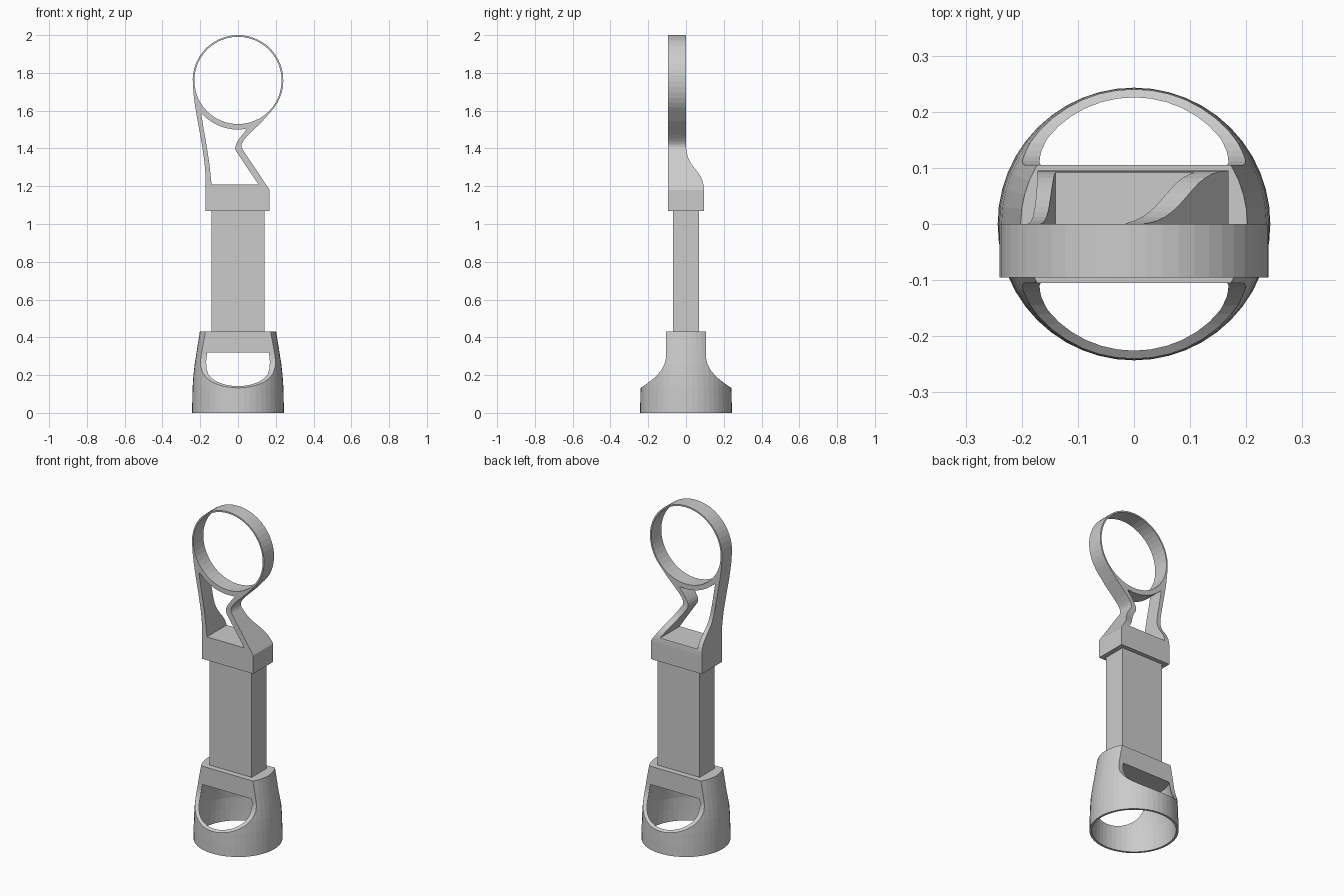
import bpy, bmesh
from math import sin, cos, pi, radians
from mathutils import Vector
from mathutils.geometry import interpolate_bezier

if "Cube" in bpy.data.objects:
    bpy.data.objects.remove(bpy.data.objects["Cube"])


def finish(name, bm):
    bmesh.ops.recalc_face_normals(bm, faces=bm.faces[:])
    mesh = bpy.data.meshes.new(name)
    bm.to_mesh(mesh)
    bm.free()
    ob = bpy.data.objects.new(name, mesh)
    bpy.context.collection.objects.link(ob)
    return ob


def prism(name, pts, axis, lo, hi):
    """Extrude a profile (u, z) along x or y."""
    bm = bmesh.new()
    place = (lambda u, z, d: (d, u, z)) if axis == 'x' else (lambda u, z, d: (u, d, z))
    a, b = [[bm.verts.new(place(u, z, d)) for u, z in pts] for d in (lo, hi)]
    bm.faces.new(a)
    bm.faces.new(b[::-1])
    n = len(pts)
    for i in range(n):
        j = (i + 1) % n
        bm.faces.new((a[i], b[i], b[j], a[j]))
    return finish(name, bm)


def lathe(name, profile, n=48):
    """Closed solid of revolution from (radius, z) points."""
    bm = bmesh.new()
    rings = [[bm.verts.new((r * cos(2 * pi * i / n), r * sin(2 * pi * i / n), z))
              for i in range(n)] for r, z in profile]
    for a, b in zip(rings, rings[1:]):
        for i in range(n):
            j = (i + 1) % n
            bm.faces.new((a[i], a[j], b[j], b[i]))
    bm.faces.new(rings[0])
    bm.faces.new(rings[-1])
    return finish(name, bm)


def boolean(ob, cutter, op):
    mod = ob.modifiers.new("cut", 'BOOLEAN')
    mod.object, mod.operation, mod.solver = cutter, op, 'EXACT'
    bpy.context.view_layer.objects.active = ob
    bpy.ops.object.modifier_apply(modifier=mod.name)
    bpy.data.objects.remove(cutter, do_unlink=True)


def bez(a, b, c, d, n=9):
    return [tuple(p)[:2] for p in interpolate_bezier(*[Vector((*q, 0)) for q in (a, b, c, d)], n)]


def arc(r, a0, a1, n, cz=1.76):
    angs = [radians(a0 + (a1 - a0) * i / (n - 1)) for i in range(n)]
    return [(r * cos(t), cz + r * sin(t)) for t in angs]


# Base cup: round shell trimmed by a bottle-shaped side profile
base = lathe("base_cup", [(.243, 0), (.242, .07), (.24, .14), (.236, .2), (.229, .26),
                          (.215, .35), (.202, .43)])
shoulder = (bez((.26, .12), (.18, .17), (.105, .22), (.105, .31), 12) + [(.105, .43)])
side = [(.26, -.05)] + shoulder[:-1] + [(.105, .5)]
side += [(-y, z) for y, z in reversed(side)]
boolean(base, prism("trim", side, 'x', -.4, .4), 'INTERSECT')
boolean(base, lathe("cavity", [(.23, -.02), (.23, 0), (.229, .07), (.226, .14), (.217, .2),
                               (.205, .25), (.194, .32)]), 'DIFFERENCE')

# Rectangular shaft
prism("shaft", [(-.14, .43), (.14, .43), (.14, 1.07), (-.14, 1.07)], 'y', -.07, .07)

# Upper socket, struts and ring from one front profile
outline = [(-.172, 1.07), (-.172, 1.21)]
outline += bez((-.172, 1.25), (-.178, 1.42), (-.232, 1.58), (-.239, 1.74), 10)
outline += arc(.24, 178, -44, 32)
outline += bez((.13, 1.545), (.05, 1.465), (.0, 1.43), (.024, 1.395), 9)
outline += [(.168, 1.18), (.168, 1.07)]
head = prism("socket_and_ring", outline, 'y', -.095, .095)

# Round ring opening
boolean(head, prism("ring_hole", arc(.231, 0, 352.5, 48), 'y', -.3, .3), 'DIFFERENCE')

# Window between the struts
window = [(-.14, 1.21), (.108, 1.21)]
window += bez((-.01, 1.385), (-.025, 1.41), (-.005, 1.44), (.045, 1.5), 7)
window += arc(.26, -82, -137, 9)
window += bez((-.193, 1.575), (-.18, 1.48), (-.155, 1.37), (-.145, 1.26), 6)
boolean(head, prism("window", window, 'y', -.3, .3), 'DIFFERENCE')

# S-shaped step on the back, leaving the ring at half depth
step = bez((.095, 1.18), (.095, 1.29), (0, 1.29), (0, 1.42), 14)
boolean(head, prism("step", step + [(0, 2.1), (.3, 2.1), (.3, 1.18)], 'x', -.4, .4), 'DIFFERENCE')
